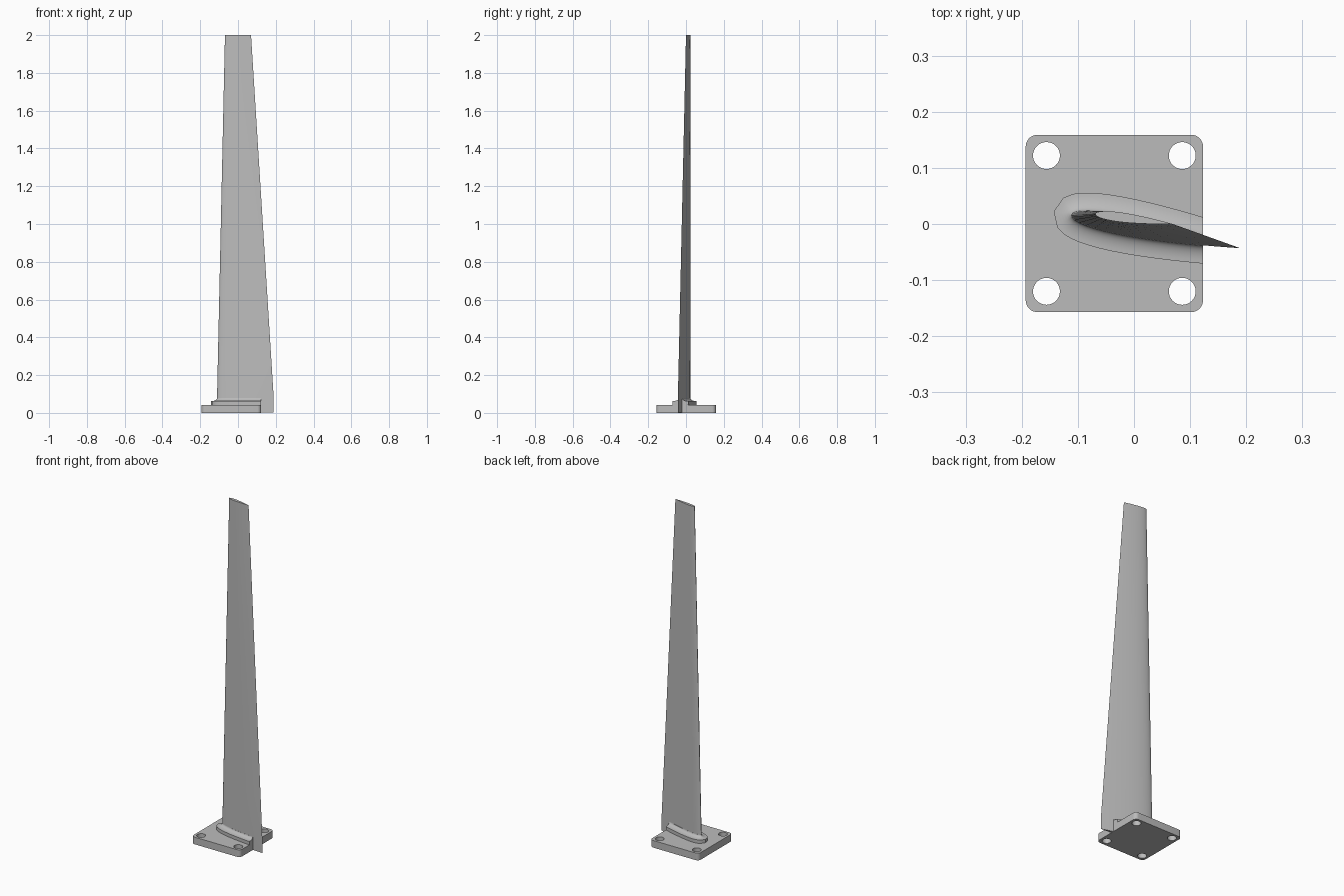
import bpy, bmesh
from math import sin, cos, pi, sqrt
from mathutils import Vector

cube = bpy.data.objects.get("Cube")
if cube:
    bpy.data.objects.remove(cube, do_unlink=True)

metal = bpy.data.materials.new("grey metal")
metal.use_nodes = True
colour = (0.5, 0.5, 0.5, 1)
metal.diffuse_color = colour
metal.node_tree.nodes["Principled BSDF"].inputs["Base Color"].default_value = colour


def finish(bm, name, angle=0.6):
    bmesh.ops.recalc_face_normals(bm, faces=bm.faces[:])
    mesh = bpy.data.meshes.new(name)
    bm.to_mesh(mesh)
    bm.free()
    mesh.materials.append(metal)
    obj = bpy.data.objects.new(name, mesh)
    bpy.context.collection.objects.link(obj)
    bpy.ops.object.select_all(action='DESELECT')
    obj.select_set(True)
    bpy.context.view_layer.objects.active = obj
    bpy.ops.object.shade_smooth_by_angle(angle=angle)
    return obj


def arc(cx, cy, r, start, end, n):
    return [Vector((cx + r * cos(start + (end - start) * i / n),
                    cy + r * sin(start + (end - start) * i / n))) for i in range(n + 1)]


def airfoil(nose, tail, thickness, n=20):
    """Closed section running tail, upper side, nose, lower side."""
    chord = tail - nose
    side = Vector((-chord.y, chord.x)).normalized()

    def point(t, sign):
        half = 5 * thickness * (0.2969 * sqrt(t) - 0.126 * t - 0.3516 * t**2
                                + 0.2843 * t**3 - 0.1036 * t**4)
        return nose + chord * t + side * sign * half

    ts = [(1 - cos(pi * i / n)) / 2 for i in range(n + 1)]
    return [point(t, 1) for t in reversed(ts)] + [point(t, -1) for t in ts[1:-1]]


def offset(pts, d):
    out = []
    for i, p in enumerate(pts):
        along = pts[(i + 1) % len(pts)] - pts[i - 1]
        if i == 0:
            normal = (p - pts[len(pts) // 2]).normalized()
        else:
            normal = Vector((along.y, -along.x)).normalized()
        out.append(p + normal * d)
    return out


def loft(bm, sections):
    """Skin a list of (outline, height) and cap both ends."""
    rings = [[bm.verts.new((p.x, p.y, z)) for p in pts] for pts, z in sections]
    for a, b in zip(rings, rings[1:]):
        for i in range(len(a)):
            j = (i + 1) % len(a)
            bm.faces.new((a[i], a[j], b[j], b[i]))
    bm.faces.new(rings[0][::-1])
    bm.faces.new(rings[-1])


# Mounting plate with rounded corners and four bolt holes
X0, X1, Y0, Y1, R = -0.193, 0.123, -0.157, 0.159, 0.021
bm = bmesh.new()
outline = []
for k, (cx, cy) in enumerate([(X1 - R, Y1 - R), (X0 + R, Y1 - R), (X0 + R, Y0 + R), (X1 - R, Y0 + R)]):
    outline += arc(cx, cy, R, k * pi / 2, (k + 1) * pi / 2, 8)
loops = [outline]
for hx in (-0.156, 0.086):
    for hy in (-0.12, 0.122):
        loops.append(arc(hx, hy, 0.024, 0, 2 * pi, 32)[:-1])
edges = []
for pts in loops:
    vs = [bm.verts.new((p.x, p.y, 0)) for p in pts]
    edges += [bm.edges.new((vs[i - 1], vs[i])) for i in range(len(vs))]
bmesh.ops.triangle_fill(bm, edges=edges, use_beauty=True)
top = bmesh.ops.extrude_face_region(bm, geom=bm.faces[:])
bmesh.ops.translate(bm, verts=[v for v in top["geom"] if isinstance(v, bmesh.types.BMVert)],
                    vec=(0, 0, 0.042))
finish(bm, "mounting_plate")

# Tapered, slightly twisted blade
root = airfoil(Vector((-0.111, 0.016)), Vector((0.189, -0.043)), 0.034)
tip = airfoil(Vector((-0.069, 0.018)), Vector((0.069, 0.0)), 0.017)
steps = 8
sections = [(root, 0.001)]
for i in range(steps + 1):
    f = i / steps
    sections.append(([a.lerp(b, f) for a, b in zip(root, tip)], 0.08 + 1.92 * f))
bm = bmesh.new()
loft(bm, sections)
finish(bm, "blade")

# Root collar with a concave fillet, cut flush with the plate edge
W, RIM, RISE = 0.032, 0.062, 0.016
sections = [(offset(root, W), 0.03)]
for i in range(9):
    a = pi / 2 * i / 8
    sections.append((offset(root, W * (1 - sin(a)) + 0.0005), RIM + RISE * (1 - cos(a))))
bm = bmesh.new()
loft(bm, sections)
bmesh.ops.bisect_plane(bm, geom=bm.verts[:] + bm.edges[:] + bm.faces[:],
                       plane_co=(X1, 0, 0), plane_no=(1, 0, 0), clear_outer=True)
bmesh.ops.holes_fill(bm, edges=[e for e in bm.edges if e.is_boundary], sides=0)
finish(bm, "root_collar", 0.7)
